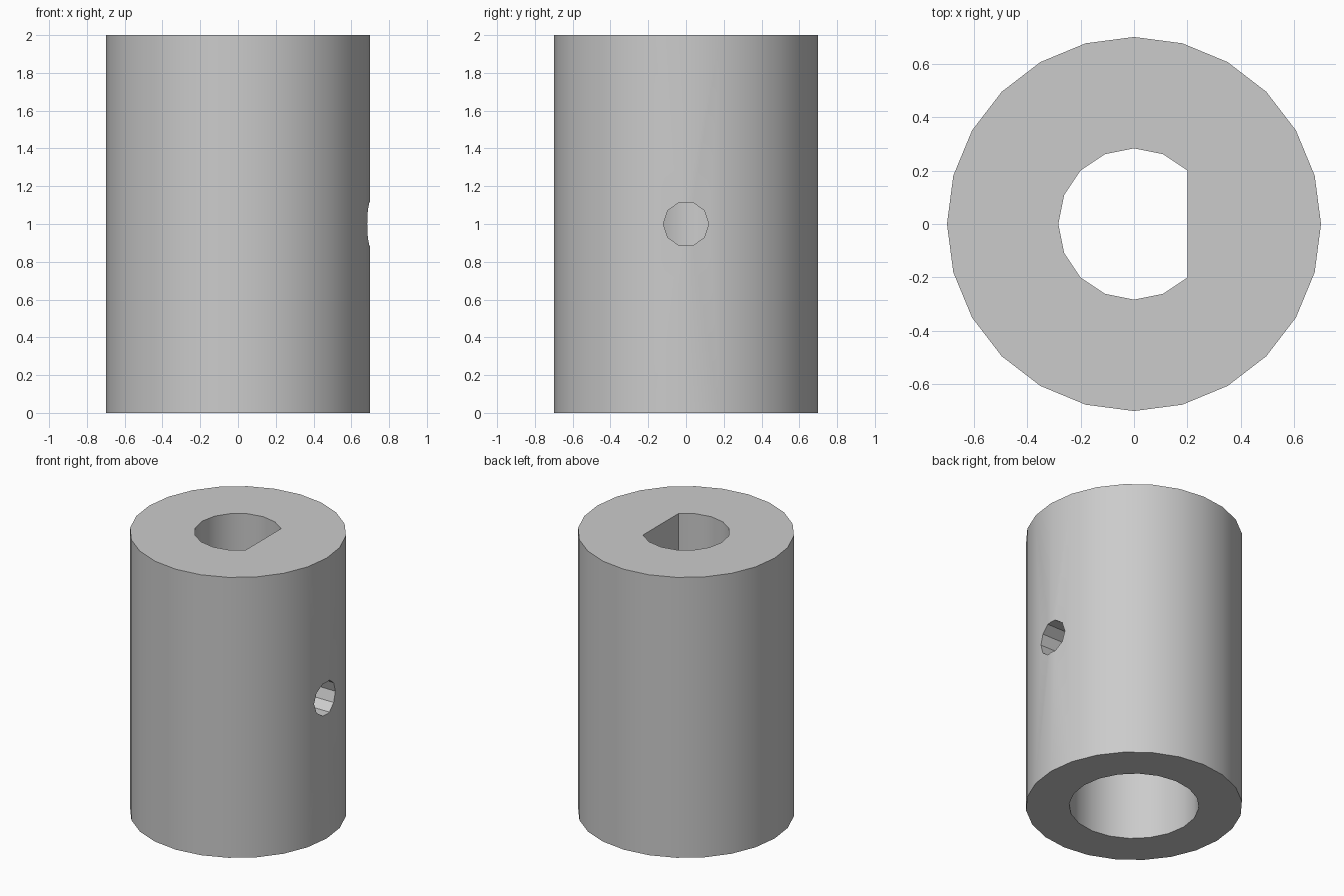
import bpy, bmesh
from math import cos, sin, radians
from mathutils import Matrix

cube = bpy.data.objects.get("Cube")
if cube:
    bpy.data.objects.remove(cube, do_unlink=True)

# Plain grey metal
steel = bpy.data.materials.new("grey_metal")
steel.use_nodes = True
steel.diffuse_color = (0.6, 0.6, 0.6, 1)
steel.node_tree.nodes["Principled BSDF"].inputs["Base Color"].default_value = steel.diffuse_color


def arc(radius, steps, start=0, sweep=360):
    """Points on an arc; a full circle leaves out the repeated end point."""
    count = steps if sweep == 360 else steps + 1
    angles = [radians(start + sweep * i / steps) for i in range(count)]
    return [(radius * cos(a), radius * sin(a)) for a in angles]


def prism(name, profile, low, high, turn=Matrix()):
    """Extrude a profile from low to high, then turn it into place."""
    bm = bmesh.new()
    base = bm.faces.new([bm.verts.new((x, y, low)) for x, y in profile])
    top = bmesh.ops.extrude_face_region(bm, geom=[base])["geom"]
    moved = [v for v in top if isinstance(v, bmesh.types.BMVert)]
    bmesh.ops.translate(bm, verts=moved, vec=(0, 0, high - low))
    bmesh.ops.recalc_face_normals(bm, faces=bm.faces)
    bm.transform(turn)
    mesh = bpy.data.meshes.new(name)
    bm.to_mesh(mesh)
    bm.free()
    mesh.materials.append(steel)
    obj = bpy.data.objects.new(name, mesh)
    bpy.context.collection.objects.link(obj)
    return obj


# Sleeve body
body = prism("coupling_sleeve", arc(0.7, 24), 0, 2)

# Round lower bore, D-shaped upper bore and side screw hole
step = 0.6
sideways = Matrix.Translation((0, 0, 1)) @ Matrix.Rotation(radians(90), 4, "Y")
sideways = sideways @ Matrix.Rotation(radians(90), 4, "Z")
cutters = [
    prism("lower_bore_cutter", arc(0.42, 20), -0.2, step),
    prism("flatted_bore_cutter", arc(0.283, 12, 45, 270), step - 0.1, 2.2),
    prism("screw_hole_cutter", arc(0.12, 10), 0.1, 1, sideways),
]

bpy.ops.object.select_all(action="DESELECT")
bpy.context.view_layer.objects.active = body
body.select_set(True)
for cutter in cutters:
    cutter.hide_render = True
    cut = body.modifiers.new(cutter.name, "BOOLEAN")
    cut.operation = "DIFFERENCE"
    cut.solver = "EXACT"
    cut.object = cutter
    bpy.ops.object.modifier_apply(modifier=cut.name)
    bpy.data.objects.remove(cutter, do_unlink=True)

# Smooth round walls with crisp rims
bpy.ops.object.shade_smooth_by_angle(angle=radians(30))
